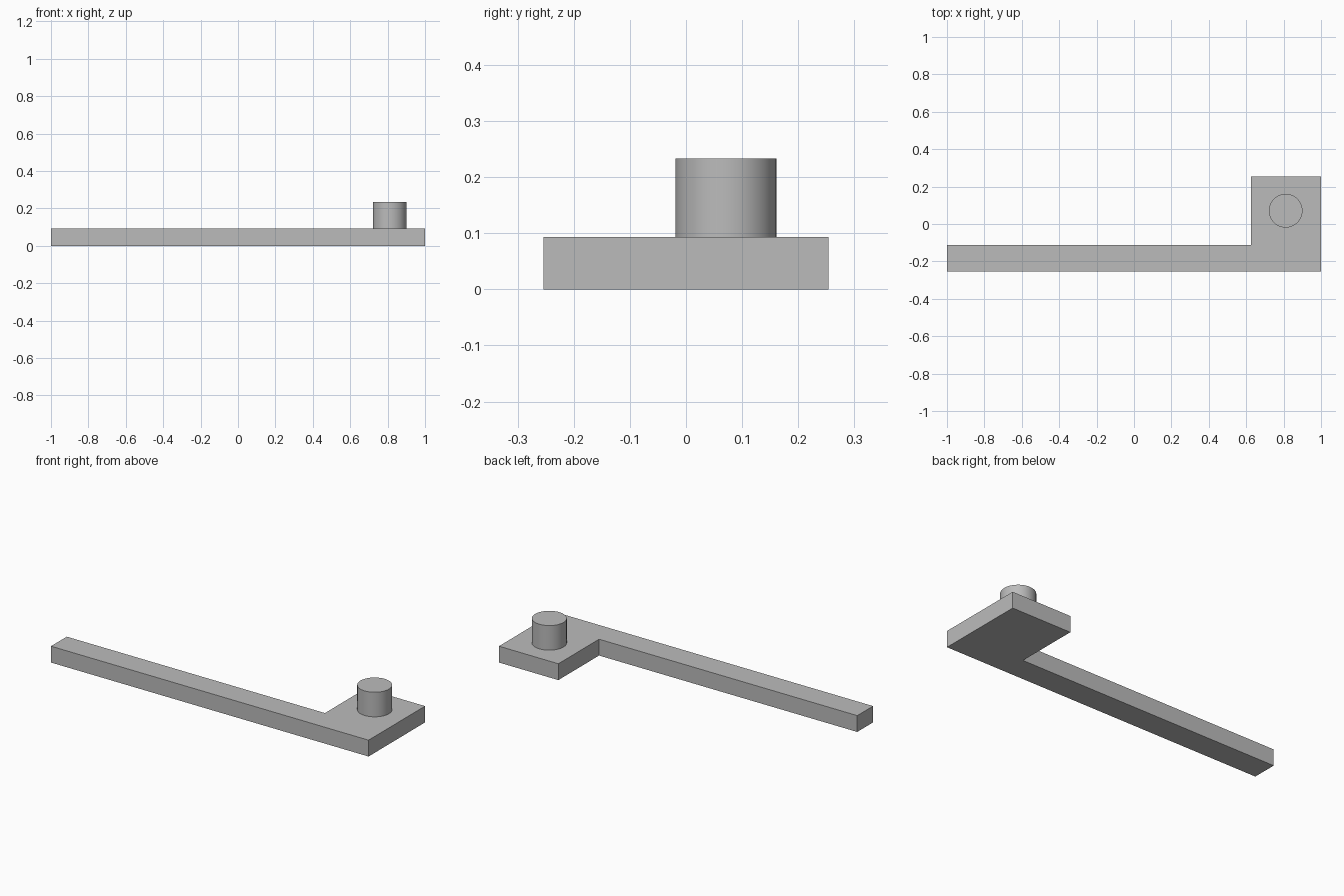
import bpy
import bmesh

cube = bpy.data.objects.get("Cube")
if cube:
    bpy.data.objects.remove(cube, do_unlink=True)

THICKNESS = 0.093
PEG_TOP = 0.233

grey = bpy.data.materials.new("plain_grey")
grey.use_nodes = True
colour = (0.5, 0.5, 0.5, 1)
grey.diffuse_color = colour
grey.node_tree.nodes["Principled BSDF"].inputs["Base Color"].default_value = colour

# L-shaped base: long arm and square end plate in one extruded profile
outline = [(-1, -0.254), (1, -0.254), (1, 0.254),
           (0.626, 0.254), (0.626, -0.112), (-1, -0.112)]
bm = bmesh.new()
face = bm.faces.new([bm.verts.new((x, y, 0)) for x, y in outline])
result = bmesh.ops.extrude_face_region(bm, geom=[face])
top = [v for v in result["geom"] if isinstance(v, bmesh.types.BMVert)]
bmesh.ops.translate(bm, verts=top, vec=(0, 0, THICKNESS))
bmesh.ops.recalc_face_normals(bm, faces=bm.faces)
mesh = bpy.data.meshes.new("arm_and_plate")
bm.to_mesh(mesh)
bm.free()
mesh.materials.append(grey)
base = bpy.data.objects.new("arm_and_plate", mesh)
bpy.context.collection.objects.link(base)

# Round peg standing on the end plate
bpy.ops.mesh.primitive_cylinder_add(
    vertices=64, radius=0.09, depth=PEG_TOP - THICKNESS,
    location=(0.811, 0.071, (PEG_TOP + THICKNESS) / 2))
peg = bpy.context.object
peg.name = "peg"
peg.data.materials.append(grey)
bpy.ops.object.shade_smooth_by_angle()
